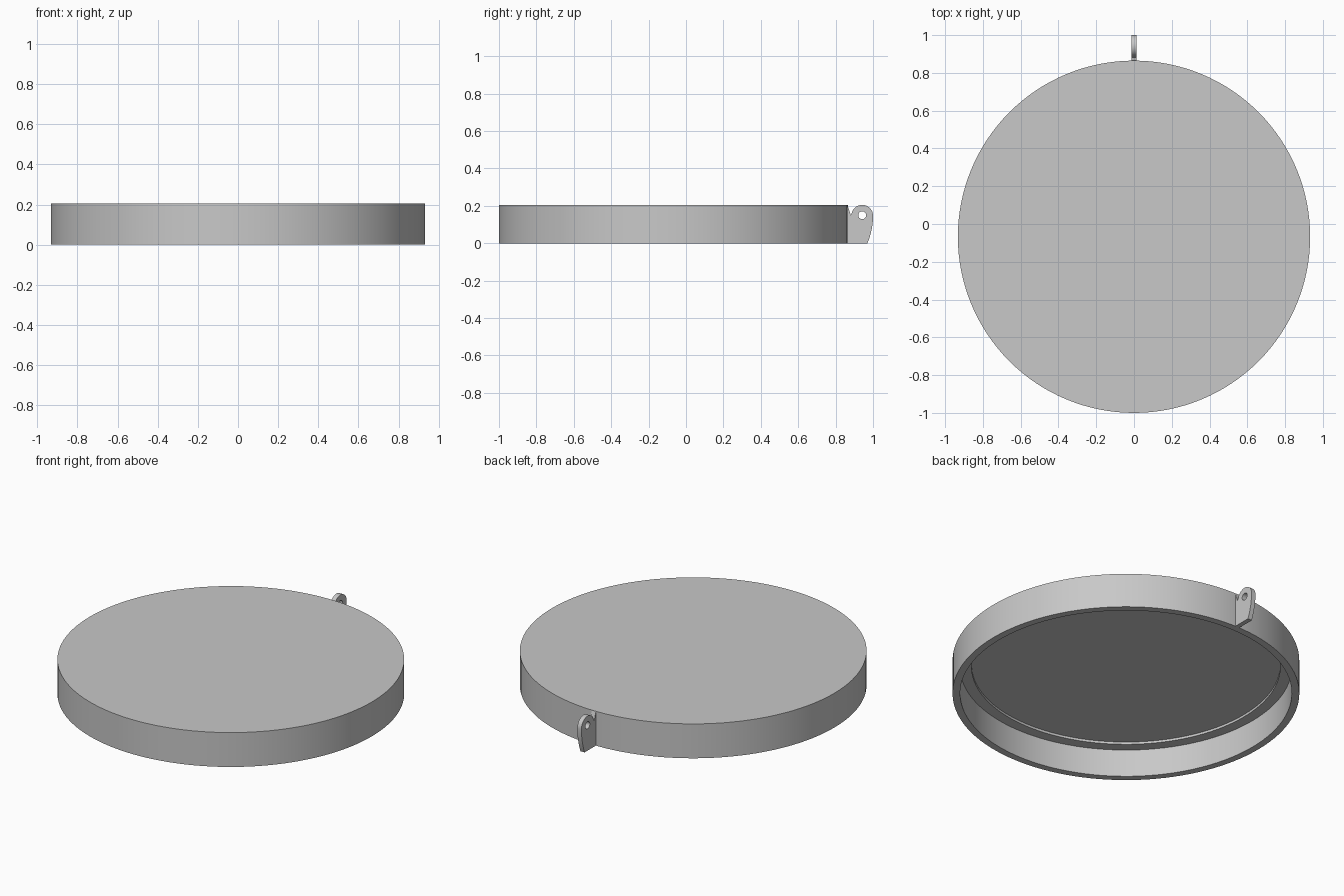
import bpy, bmesh
from math import cos, sin, pi, radians

cube = bpy.data.objects.get("Cube")
if cube:
    bpy.data.objects.remove(cube)

GREY = (0.58, 0.58, 0.58, 1.0)
grey = bpy.data.materials.new("plain grey")
grey.use_nodes = True
grey.diffuse_color = GREY
grey.node_tree.nodes["Principled BSDF"].inputs["Base Color"].default_value = GREY

CENTRE_Y, RADIUS, HEIGHT = -0.0675, 0.9325, 0.204
TAB_HALF = 0.0135


def finish(obj):
    obj.data.materials.clear()
    obj.data.materials.append(grey)
    bpy.ops.object.select_all(action="DESELECT")
    obj.select_set(True)
    bpy.context.view_layer.objects.active = obj
    bpy.ops.object.shade_smooth_by_angle(angle=radians(30))


# Lid: hollow disc turned from a half section, with a stepped underside
section = [(0, HEIGHT), (RADIUS, HEIGHT), (RADIUS, 0), (0.892, 0),
           (0.892, 0.163), (0.83, 0.163), (0.83, 0.177), (0, 0.177)]
bm = bmesh.new()
verts = [bm.verts.new((r, 0, z)) for r, z in section]
edges = [bm.edges.new(pair) for pair in zip(verts, verts[1:])]
bmesh.ops.spin(bm, geom=verts + edges, cent=(0, 0, 0), axis=(0, 0, 1),
               angle=2 * pi, steps=128)
bmesh.ops.remove_doubles(bm, verts=bm.verts, dist=1e-5)
bmesh.ops.recalc_face_normals(bm, faces=bm.faces)
mesh = bpy.data.meshes.new("lid")
bm.to_mesh(mesh)
bm.free()
lid = bpy.data.objects.new("lid", mesh)
lid.location.y = CENTRE_Y
bpy.context.collection.objects.link(lid)
finish(lid)


# Hinge tab: rounded plate with a pin hole, standing on the back of the lid
def arc(cx, cz, r, start, end, steps):
    angles = [radians(start + (end - start) * i / steps) for i in range(steps + 1)]
    return [(cx + r * cos(a), cz + r * sin(a)) for a in angles]


PIN_Y, PIN_Z, KNUCKLE = 0.942, 0.147, 0.058
belly = [(1.0 - 0.03 * (1 - t / 8) ** 2, PIN_Z * t / 8) for t in range(8)]
outline = ([(0.85, 0)] + belly + arc(PIN_Y, PIN_Z, KNUCKLE, 0, 170, 24)
           + [(0.881, 0.15), (0.864, HEIGHT - 0.001), (0.85, HEIGHT - 0.001)])
hole = arc(PIN_Y, PIN_Z + 0.003, 0.021, 0, 345, 23)

curve = bpy.data.curves.new("hinge_tab", "CURVE")
curve.dimensions = "2D"
curve.fill_mode = "BOTH"
curve.extrude = TAB_HALF
for loop in (outline, hole):
    spline = curve.splines.new("POLY")
    spline.points.add(len(loop) - 1)
    for point, (y, z) in zip(spline.points, loop):
        point.co = (y, z, 0, 1)
    spline.use_cyclic_u = True
tab = bpy.data.objects.new("hinge_tab", curve)
tab.rotation_euler = (pi / 2, 0, pi / 2)
bpy.context.collection.objects.link(tab)
bpy.ops.object.select_all(action="DESELECT")
tab.select_set(True)
bpy.context.view_layer.objects.active = tab
bpy.ops.object.convert(target="MESH")
tab = bpy.context.view_layer.objects.active

# Weld the plate faces to its rim
bm = bmesh.new()
bm.from_mesh(tab.data)
bmesh.ops.remove_doubles(bm, verts=bm.verts, dist=1e-5)
bmesh.ops.recalc_face_normals(bm, faces=bm.faces)
bm.to_mesh(tab.data)
bm.free()
finish(tab)
